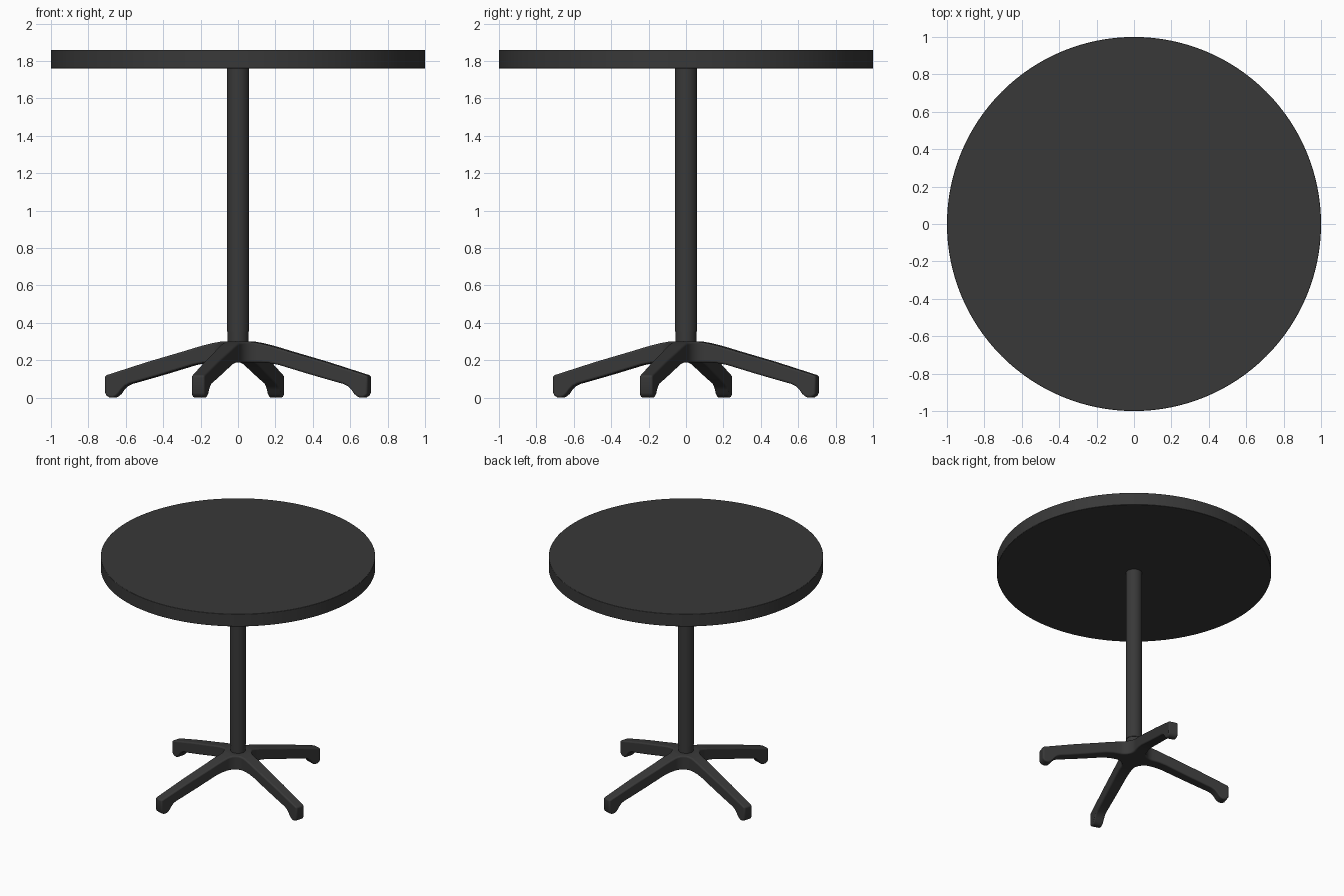
import bpy, bmesh, math

if "Cube" in bpy.data.objects:
    bpy.data.objects.remove(bpy.data.objects["Cube"])


def smooth(obj, angle=35):
    bpy.ops.object.select_all(action='DESELECT')
    obj.select_set(True)
    bpy.context.view_layer.objects.active = obj
    bpy.ops.object.shade_smooth_by_angle(angle=math.radians(angle))


def cylinder(name, radius, z0, z1, sides, bevel):
    bpy.ops.mesh.primitive_cylinder_add(vertices=sides, radius=radius, depth=z1 - z0,
                                        location=(0, 0, (z0 + z1) / 2))
    obj = bpy.context.object
    obj.name = name
    smooth(obj)
    if bevel:
        mod = obj.modifiers.new("bevel", 'BEVEL')
        mod.width, mod.segments = bevel, 2
    return obj


def lerp(table, r):
    for (r0, a), (r1, b) in zip(table, table[1:]):
        if r <= r1:
            return a + (b - a) * max(0, r - r0) / (r1 - r0)
    return table[-1][1]


# Round top, column and the narrower collar
cylinder("table_top", 1.0, 1.76, 1.86, 128, 0.003)
cylinder("column", 0.06, 0.355, 1.765, 48, 0)
cylinder("column_collar", 0.056, 0.28, 0.36, 48, 0)

# Side profile of one leg along its radius
TOP = [(0, 0.3), (0.08, 0.3), (0.13, 0.292), (0.19, 0.278), (0.30, 0.246),
       (0.49, 0.193), (0.735, 0.118)]
BOTTOM = [(0, 0.188), (0.13, 0.188), (0.18, 0.186), (0.24, 0.175), (0.40, 0.128), (0.54, 0.089),
          (0.60, 0.073), (0.625, 0.06), (0.645, 0.04), (0.66, 0.019), (0.675, 0.006),
          (0.69, 0.0), (0.71, 0.001), (0.725, 0.009), (0.735, 0.026)]
HALF, FILLET, TIP_HALF = 0.047, 0.085, 0.036
root_end = HALF + FILLET
root = root_end - FILLET / math.sqrt(2)


# Half width: circular fillet at the hub, then a slight taper
def half_width(r):
    if r < root_end:
        return root_end - math.sqrt(max(0, FILLET ** 2 - (r - root_end) ** 2))
    return HALF + (TIP_HALF - HALF) * (r - root_end) / (0.735 - root_end)


radii = [root + (root_end - root) * i / 6 for i in range(7)]
radii += [0.15, 0.18, 0.21, 0.24, 0.30, 0.40, 0.49, 0.54, 0.60, 0.625, 0.645, 0.66,
          0.675, 0.69, 0.71, 0.725, 0.735]

# Four-legged base as one welded mesh
bm = bmesh.new()
for k in range(4):
    ang = math.radians(-17 + 90 * k)
    c, s = math.cos(ang), math.sin(ang)

    def vert(r, w, z):
        return bm.verts.new((r * c - w * s, r * s + w * c, z))

    rings = []
    for r in radii:
        h, t, b = half_width(r), lerp(TOP, r), lerp(BOTTOM, r)
        rings.append([vert(r, -h, b), vert(r, h, b), vert(r, h, t), vert(r, -h, t)])
    for a, b in zip(rings, rings[1:]):
        for i in range(4):
            j = (i + 1) % 4
            bm.faces.new((a[i], a[j], b[j], b[i]))
    bm.faces.new(rings[-1])
    first = rings[0]
    bm.faces.new((vert(0, 0, 0.3), first[3], first[2]))
    bm.faces.new((vert(0, 0, 0.188), first[1], first[0]))
bmesh.ops.remove_doubles(bm, verts=bm.verts, dist=0.0005)
bmesh.ops.recalc_face_normals(bm, faces=bm.faces)
mesh = bpy.data.meshes.new("leg_base")
bm.to_mesh(mesh)
bm.free()
base = bpy.data.objects.new("leg_base", mesh)
bpy.context.collection.objects.link(base)
mod = base.modifiers.new("rounded_edges", 'BEVEL')
mod.width, mod.segments = 0.014, 3
mod.limit_method, mod.angle_limit = 'ANGLE', math.radians(50)
smooth(base, 40)

# Dark finish
mat = bpy.data.materials.new("dark_grey")
mat.diffuse_color = (0.04, 0.04, 0.04, 1)
mat.use_nodes = True
mat.node_tree.nodes["Principled BSDF"].inputs["Base Color"].default_value = mat.diffuse_color
for obj in bpy.data.objects:
    obj.data.materials.append(mat)
